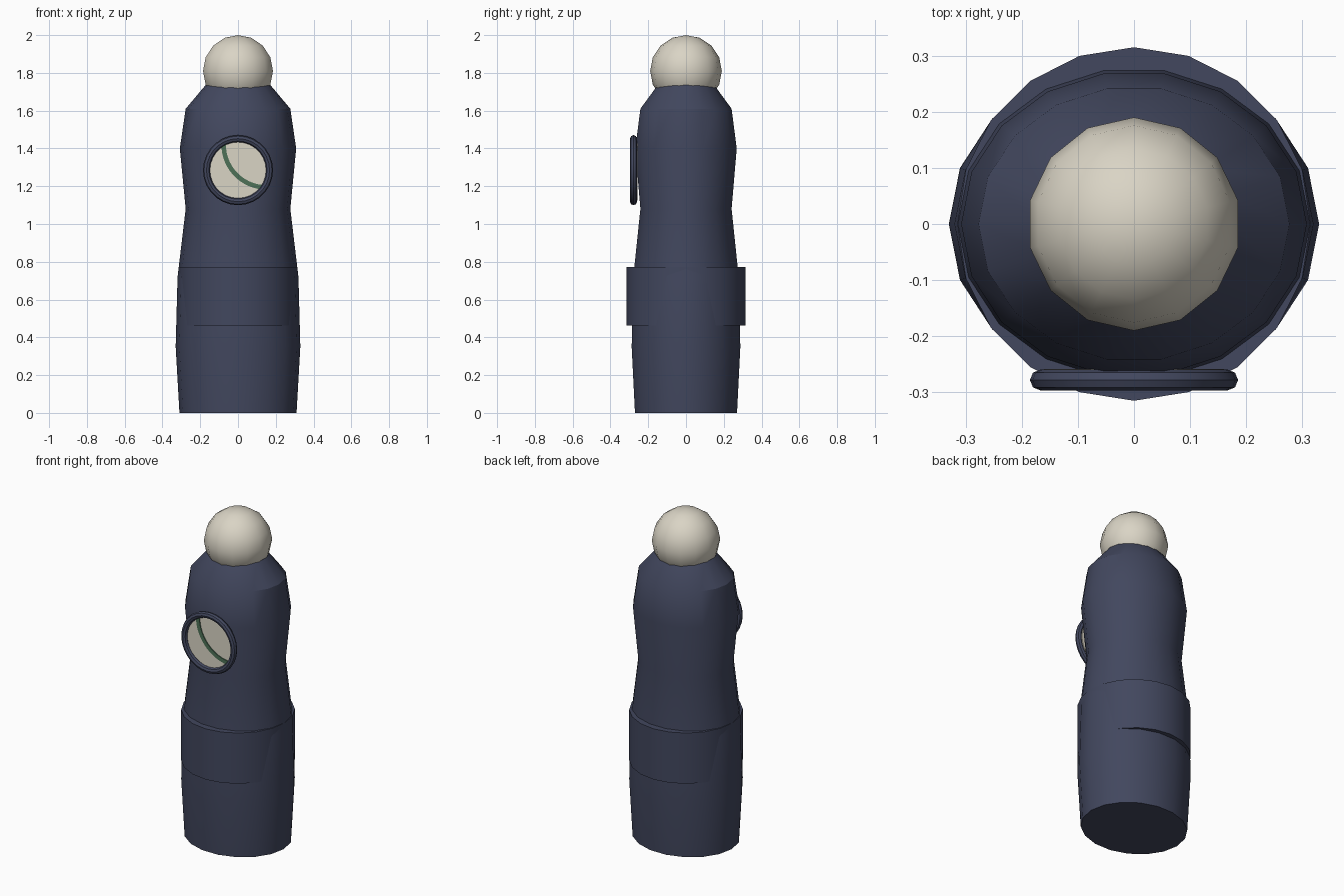
import bpy, math

cube = bpy.data.objects.get("Cube")
if cube:
    bpy.data.objects.remove(cube, do_unlink=True)


def material(name, rgb):
    m = bpy.data.materials.new(name)
    m.use_nodes = True
    m.diffuse_color = (*rgb, 1)
    m.node_tree.nodes["Principled BSDF"].inputs["Base Color"].default_value = (*rgb, 1)
    return m


navy = material("navy", (0.054, 0.063, 0.112))
cream = material("cream", (0.70, 0.66, 0.56))
green = material("green", (0.075, 0.165, 0.095))


def finish(obj, name, mat):
    """Name, colour and smooth-shade a part, keeping hard edges."""
    obj.name = name
    obj.data.materials.append(mat)
    bpy.ops.object.select_all(action='DESELECT')
    obj.select_set(True)
    bpy.context.view_layer.objects.active = obj
    bpy.ops.object.transform_apply(location=False)
    bpy.ops.object.shade_smooth_by_angle(angle=math.radians(30))
    return obj


def from_mesh(name, verts, faces, mat):
    mesh = bpy.data.meshes.new(name)
    mesh.from_pydata(verts, [], faces)
    obj = bpy.data.objects.new(name, mesh)
    bpy.context.collection.objects.link(obj)
    return finish(obj, name, mat)


# Body: elliptical lathe, radius and height pairs
profile = [(0.31, 0), (0.33, 0.35), (0.32, 0.72), (0.277, 1.08),
           (0.308, 1.4), (0.277, 1.61), (0.172, 1.735)]
sides, depth = 18, 0.885
verts = [(r * math.cos(a), depth * r * math.sin(a), z)
         for r, z in profile
         for a in (math.tau * i / sides for i in range(sides))]
faces = [(k * sides + i, k * sides + (i + 1) % sides,
          (k + 1) * sides + (i + 1) % sides, (k + 1) * sides + i)
         for k in range(len(profile) - 1) for i in range(sides)]
faces.append(tuple(reversed(range(sides))))
faces.append(tuple(range(len(verts) - sides, len(verts))))
from_mesh("body", verts, faces, navy)

# Round band that emerges from the body at front and back
bpy.ops.mesh.primitive_cylinder_add(vertices=20, radius=0.315, depth=0.31,
                                    location=(0, 0, 0.618))
finish(bpy.context.object, "waist_band", navy)

# Head
bpy.ops.mesh.primitive_uv_sphere_add(segments=14, ring_count=8, radius=0.19,
                                     location=(0, 0, 1.81))
finish(bpy.context.object, "head", cream)

# Round dial on the chest with its rim
front = (math.pi / 2, 0, 0)
bpy.ops.mesh.primitive_cylinder_add(vertices=28, radius=0.16, depth=0.018,
                                    location=(0, -0.267, 1.285), rotation=front)
finish(bpy.context.object, "dial_face", cream)
bpy.ops.mesh.primitive_torus_add(major_segments=28, minor_segments=8,
                                 major_radius=0.167, minor_radius=0.0185,
                                 location=(0, -0.278, 1.285), rotation=front)
finish(bpy.context.object, "dial_rim", navy)

# Curved stripe across the dial: a thin bent plate
steps = 14
verts, faces = [], []
for i in range(steps + 1):
    a = math.radians(180 + 84 * i / steps)
    for r, y in ((0.214, -0.281), (0.238, -0.281), (0.238, -0.275), (0.214, -0.275)):
        verts.append((0.15 + r * math.cos(a), y, 1.42 + r * math.sin(a)))
for i in range(steps):
    for j in range(4):
        p, q = 4 * i + j, 4 * i + (j + 1) % 4
        faces.append((p, q, q + 4, p + 4))
faces += [(3, 2, 1, 0), tuple(4 * steps + j for j in range(4))]
from_mesh("dial_stripe", verts, faces, green)
